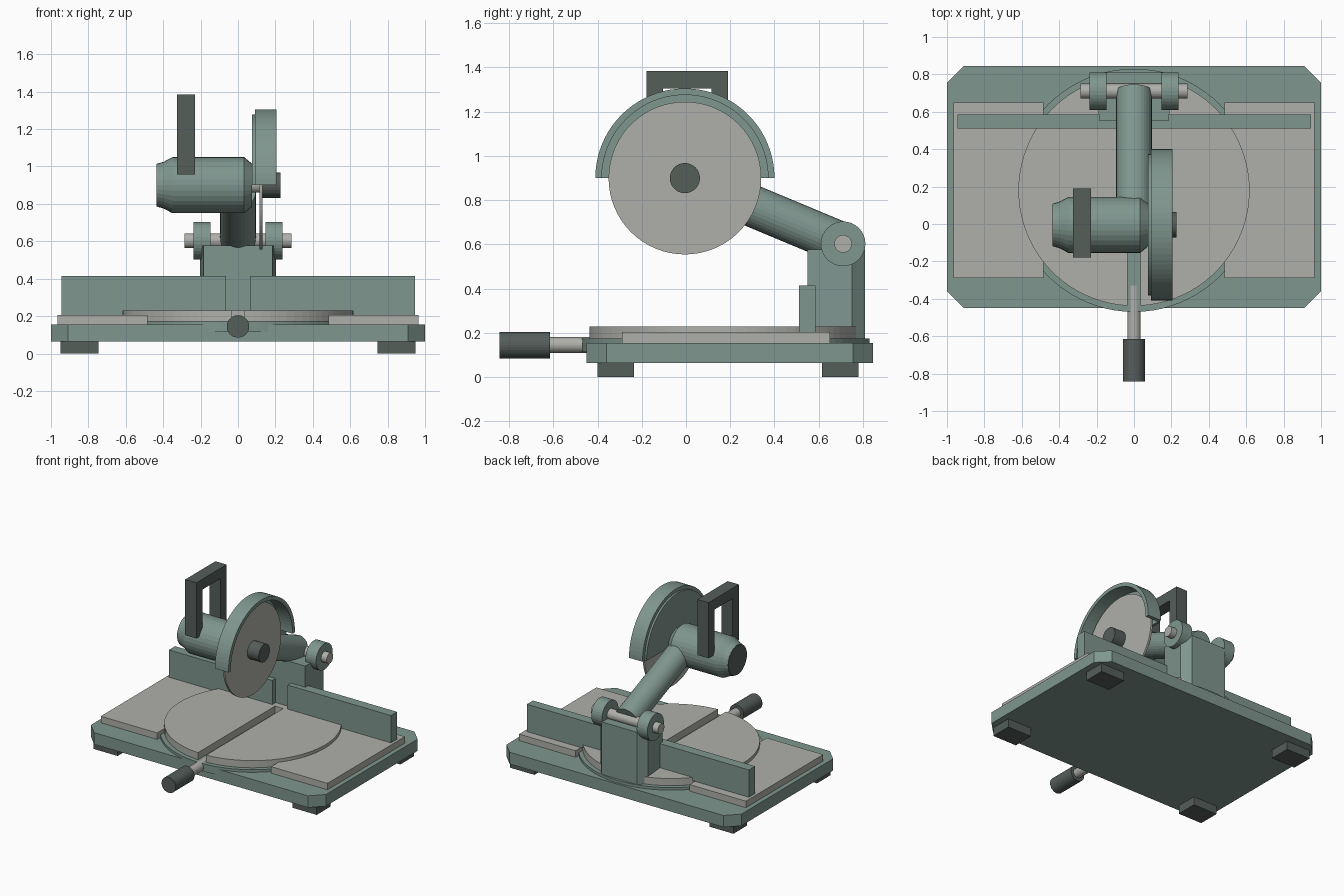
import bpy, bmesh, math
from mathutils import Vector

old = bpy.data.objects.get("Cube")
if old:
    bpy.data.objects.remove(old, do_unlink=True)


def material(name, rgb):
    m = bpy.data.materials.new(name)
    m.use_nodes = True
    m.diffuse_color = (*rgb, 1)
    m.node_tree.nodes["Principled BSDF"].inputs["Base Color"].default_value = (*rgb, 1)
    return m


GREEN = material("sage green paint", (0.215, 0.305, 0.275))
METAL = material("light grey metal", (0.43, 0.43, 0.405))
DARK = material("dark grey rubber", (0.09, 0.112, 0.102))


def finish(bm, name, mat):
    bmesh.ops.recalc_face_normals(bm, faces=bm.faces)
    mesh = bpy.data.meshes.new(name)
    bm.to_mesh(mesh)
    bm.free()
    mesh.materials.append(mat)
    obj = bpy.data.objects.new(name, mesh)
    bpy.context.collection.objects.link(obj)
    return obj


def prism(name, mat, outline, low, high, axis="z"):
    """Extrude a flat outline: (x, y) along z, or (y, z) along x."""
    bm = bmesh.new()
    place = (lambda a, b, h: (a, b, h)) if axis == "z" else (lambda a, b, h: (h, a, b))
    face = bm.faces.new([bm.verts.new(place(a, b, low)) for a, b in outline])
    moved = bmesh.ops.extrude_face_region(bm, geom=[face])["geom"]
    shift = Vector(place(0, 0, high - low))
    bmesh.ops.translate(bm, vec=shift, verts=[v for v in moved if isinstance(v, bmesh.types.BMVert)])
    return finish(bm, name, mat)


def box(name, mat, x, y, z):
    return prism(name, mat, [(x[0], y[0]), (x[1], y[0]), (x[1], y[1]), (x[0], y[1])], *z)


def lathe(name, mat, start, end, profile, sides=32):
    """Stack rings given as (distance, radius) along the line from start to end."""
    start, end = Vector(start), Vector(end)
    turn = (end - start).to_track_quat("Z", "Y")
    bm = bmesh.new()
    rings = []
    for d, r in profile:
        angles = [math.tau * i / sides for i in range(sides)]
        rings.append([bm.verts.new(start + turn @ Vector((r * math.cos(a), r * math.sin(a), d)))
                      for a in angles])
    for a, b in zip(rings, rings[1:]):
        for i in range(sides):
            j = (i + 1) % sides
            bm.faces.new((a[i], a[j], b[j], b[i]))
    bm.faces.new(rings[0])
    bm.faces.new(rings[-1])
    return finish(bm, name, mat)


def rod(name, mat, start, end, radius, sides=32):
    length = (Vector(end) - Vector(start)).length
    return lathe(name, mat, start, end, [(0, radius), (length, radius)], sides)


def arc(cy, cz, radius, a0, a1, steps=40):
    angles = [math.radians(a0 + (a1 - a0) * i / steps) for i in range(steps + 1)]
    return [(cy + radius * math.cos(a), cz + radius * math.sin(a)) for a in angles]


# Base plate with clipped corners
c, front, back = 0.09, -0.45, 0.845
half = [(1 - c, front), (1, front + c), (1, back - c), (1 - c, back)]
prism("base_plate", GREEN, half + [(-x, y) for x, y in reversed(half)], 0.065, 0.155)

# Feet, side tables, fence halves and hinge discs on both sides
for side, s in (("left", 1), ("right", -1)):
    for end, y in (("front", (-0.4, -0.235)), ("back", (0.615, 0.78))):
        box(f"{end}_{side}_foot", DARK, (s * 0.745, s * 0.95), y, (0, 0.065))
    box(f"{side}_table", METAL, (s * 0.485, s * 0.965), (-0.29, 0.65), (0.155, 0.205))
    box(f"{side}_fence", GREEN, (s * 0.065, s * 0.945), (0.51, 0.585), (0.205, 0.415))
    rod(f"{side}_hinge_disc", GREEN, (s * 0.148, 0.71, 0.603), (s * 0.238, 0.71, 0.603), 0.101)

# Turntable rim, and the turntable top in two halves with a slot between
table_y = 0.18
rod("turntable_rim", GREEN, (0, table_y, 0.115), (0, table_y, 0.175), 0.65, 80)
slot = 0.035
edge = math.degrees(math.acos(slot / 0.618))
for side, s in (("left", 1), ("right", -1)):
    outline = [(s * x, y) for x, y in arc(0, table_y, 0.618, -edge, edge)]
    prism(f"{side}_turntable_top", METAL, outline, 0.175, 0.23)
box("slot_end_fill", METAL, (-slot, slot), (0.5, 0.797), (0.175, 0.23))

# Turning handle at the front
rod("handle_shaft", METAL, (0, -0.33, 0.145), (0, -0.62, 0.145), 0.036)
rod("handle_grip", DARK, (0, -0.615, 0.145), (0, -0.843, 0.145), 0.06)

# Rear column
half = [(0.185, 0.55), (0.203, 0.75), (0.15, 0.81)]
prism("rear_column", GREEN, half + [(-x, y) for x, y in reversed(half)], 0.155, 0.578)

# Hinge pin and swinging arm
rod("hinge_pin", METAL, (-0.285, 0.71, 0.603), (0.285, 0.71, 0.603), 0.04)
rod("swing_arm", GREEN, (0, 0.08, 0.866), (0, 0.71, 0.603), 0.095)

# Motor body with tapered ends and a dark end cap
cy, cz = -0.005, 0.9
lathe("motor_body", GREEN, (-0.432, cy, cz), (0.075, cy, cz),
      [(0, 0.115), (0.035, 0.125), (0.082, 0.15), (0.465, 0.15), (0.507, 0.115)])
rod("motor_end_cap", DARK, (-0.436, cy, cz), (-0.428, cy, cz), 0.113)

# Carrying handle: an open frame straddling the motor
prism("carry_handle", DARK,
      [(-0.178, 0.957), (-0.178, 1.385), (0.19, 1.385), (0.19, 0.957),
       (0.115, 0.957), (0.115, 1.305), (-0.103, 1.305), (-0.103, 0.957)],
      -0.325, -0.23, "x")

# Blade, its spindle and its outer hub
rod("spindle", METAL, (0.06, cy, cz), (0.13, cy, cz), 0.04)
rod("saw_blade", METAL, (0.115, cy, cz), (0.13, cy, cz), 0.345, 64)
rod("blade_hub", DARK, (0.125, cy, cz), (0.227, cy, cz), 0.068)

# Blade guard: half-round back plate and outer shell
prism("guard_plate", GREEN, arc(cy, cz, 0.378, 0, 180), 0.075, 0.092, "x")
prism("guard_shell", GREEN, arc(cy, cz, 0.405, 0, 180) + arc(cy, cz, 0.376, 180, 0),
      0.09, 0.205, "x")
